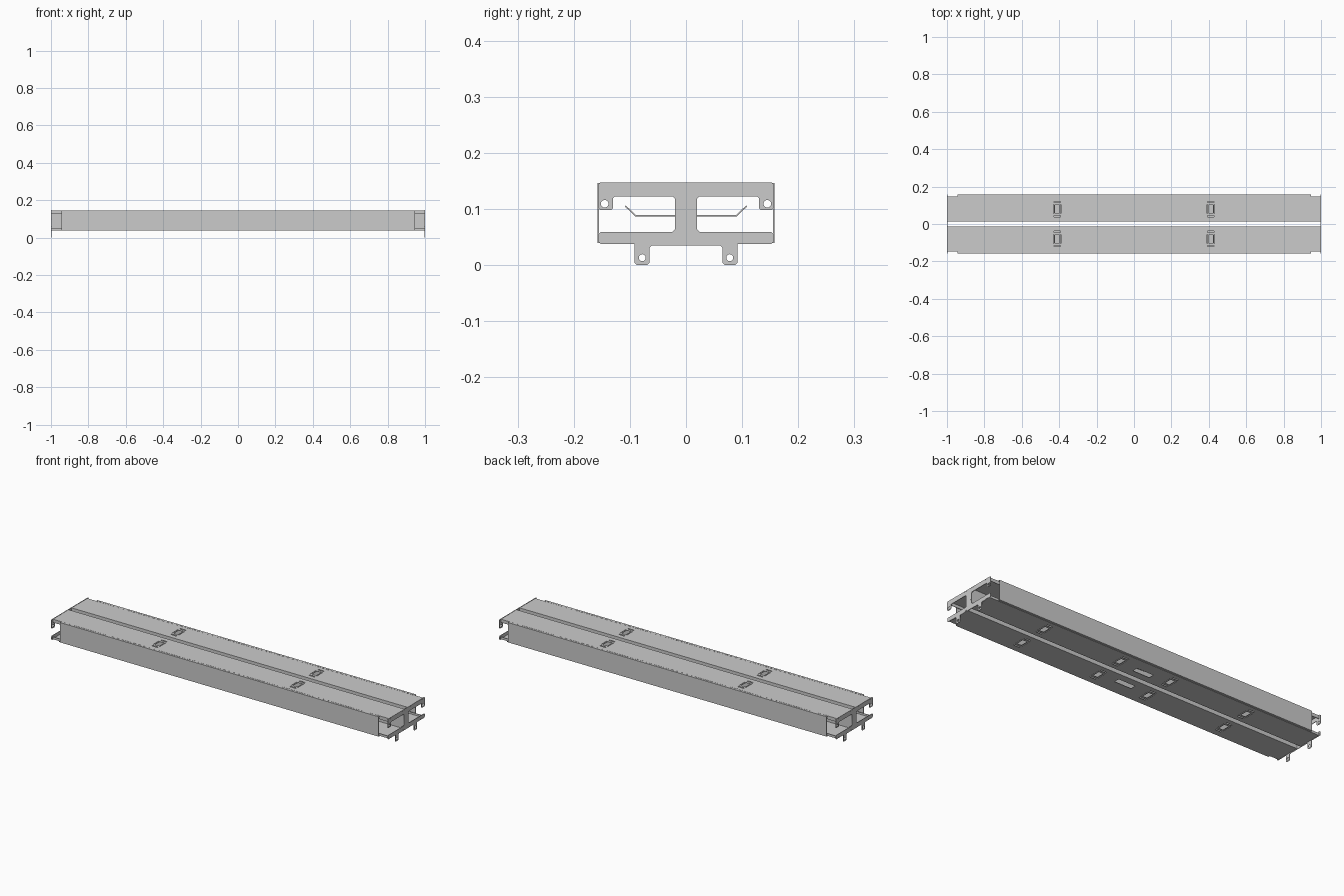
import bpy, bmesh, math
from mathutils import Matrix

if "Cube" in bpy.data.objects:
    bpy.data.objects.remove(bpy.data.objects["Cube"])

T = 0.0025  # sheet thickness


def new_object(name, bm):
    me = bpy.data.meshes.new(name)
    bm.to_mesh(me)
    bm.free()
    ob = bpy.data.objects.new(name, me)
    bpy.context.collection.objects.link(ob)
    return ob


def folded_sheet(name, profile, half):
    """Folded sheet running along x, profile given as (y, z) points."""
    bm = bmesh.new()
    rows = [[bm.verts.new((x, y, z)) for y, z in profile] for x in (-half, half)]
    for i in range(len(profile) - 1):
        bm.faces.new((rows[0][i], rows[1][i], rows[1][i + 1], rows[0][i + 1]))
    bmesh.ops.recalc_face_normals(bm, faces=bm.faces[:])
    ob = new_object(name, bm)
    m = ob.modifiers.new("thickness", 'SOLIDIFY')
    m.thickness = T
    m.offset = 0
    m.use_even_offset = True
    return ob


def boxes(name, items):
    """One object from a list of (centre, size) boxes."""
    bm = bmesh.new()
    for c, s in items:
        bmesh.ops.create_cube(bm, size=1, matrix=Matrix.Translation(c) @ Matrix.Diagonal((*s, 1)))
    return new_object(name, bm)


def mirror_y(ob):
    m = ob.modifiers.new("mirror", 'MIRROR')
    m.use_axis = (False, True, False)
    m.use_clip = False
    m.use_mirror_merge = False


# channels with folded lips
channel = folded_sheet("channel", [(.145, .128), (.145, .1445), (.014, .1445),
                                   (.014, .0395), (.145, .0395), (.145, .051)], .998)

# knockout cutters: four on the top and bottom, plus the centre opening
cuts = [((0, .066, .0395), (.1, .03, .01))]
for z, xs in ((.1445, (-.41, .41)), (.0395, (-.61, -.15, .15, .61))):
    for x in xs:
        cuts.append(((x, .08, z), (.026, .042, .01)))
        for s in (-1, 1):
            cuts.append(((x, .08 + s * .038, z), (.034, .007, .01)))
            cuts.append(((x + s * .019, .08, z), (.003, .05, .01)))
cutter = boxes("knockout_cutter", cuts)
cutter.hide_render = True
b = channel.modifiers.new("knockouts", 'BOOLEAN')
b.object = cutter
b.operation = 'DIFFERENCE'
b.solver = 'EXACT'
bpy.context.view_layer.objects.active = channel
for name in ("thickness", "knockouts"):
    bpy.ops.object.modifier_apply(modifier=name)
bpy.data.objects.remove(cutter)
mirror_y(channel)

# outer side covers
mirror_y(folded_sheet("side_cover", [(.147, .1445), (.1565, .1445), (.1565, .0405), (.147, .0405)], .945))

# row of small clips along the cover seam
n = 64
mirror_y(boxes("seam_clips", [((-.93 + 1.86 * i / (n - 1), .1455, .1455), (.012, .005, .002))
                              for i in range(n)]))

# inner cable bracket
mirror_y(folded_sheet("inner_bracket", [(.015, .088), (.09, .088), (.108, .105)], .05))


# end plates with hooks, feet and holes
half = [(.153, .147), (.157, .143), (.157, .102), (.153, .098), (.133, .098), (.13, .101),
        (.13, .119), (.127, .122), (.024, .122), (.02, .118), (.02, .063), (.024, .059),
        (.152, .059), (.156, .055), (.156, .041), (.152, .037), (.092, .037), (.092, .004),
        (.088, 0), (.069, 0), (.065, .004), (.065, .031), (.061, .035)]
outline = half + [(-y, z) for y, z in reversed(half)]
loops = [outline]
for cy, cz, r in ((.145, .109, .0068), (.078, .013, .0062)):
    for s in (-1, 1):
        loops.append([(s * cy + r * math.cos(a * math.tau / 20), cz + r * math.sin(a * math.tau / 20))
                      for a in range(20)])


def end_plate(name, x):
    cu = bpy.data.curves.new(name, 'CURVE')
    cu.dimensions = '2D'
    cu.fill_mode = 'BOTH'
    cu.extrude = .0015
    for pts in loops:
        sp = cu.splines.new('POLY')
        sp.points.add(len(pts) - 1)
        for p, (y, z) in zip(sp.points, pts):
            p.co = (y, z, 0, 1)
        sp.use_cyclic_u = True
    ob = bpy.data.objects.new(name, cu)
    bpy.context.collection.objects.link(ob)
    # local x -> y, local y -> z, local z -> x
    ob.matrix_world = Matrix(((0, 0, 1, x), (1, 0, 0, 0), (0, 1, 0, 0), (0, 0, 0, 1)))
    bpy.ops.object.select_all(action='DESELECT')
    ob.select_set(True)
    bpy.context.view_layer.objects.active = ob
    bpy.ops.object.convert(target='MESH')


end_plate("end_plate_left", -.9975)
end_plate("end_plate_right", .9975)

# locating tabs poking through the end plates
tabs = []
for x in (-.9975, .9975):
    tabs.append(((x, .014, .091), (.005, T, .016)))
    tabs += [((x, y, .1435), (.005, .003, .003)) for y in (.02, .034, .122, .136)]
    tabs += [((x, y, .0395), (.005, .016, T)) for y in (.026, .13)]
mirror_y(boxes("locating_tabs", tabs))
